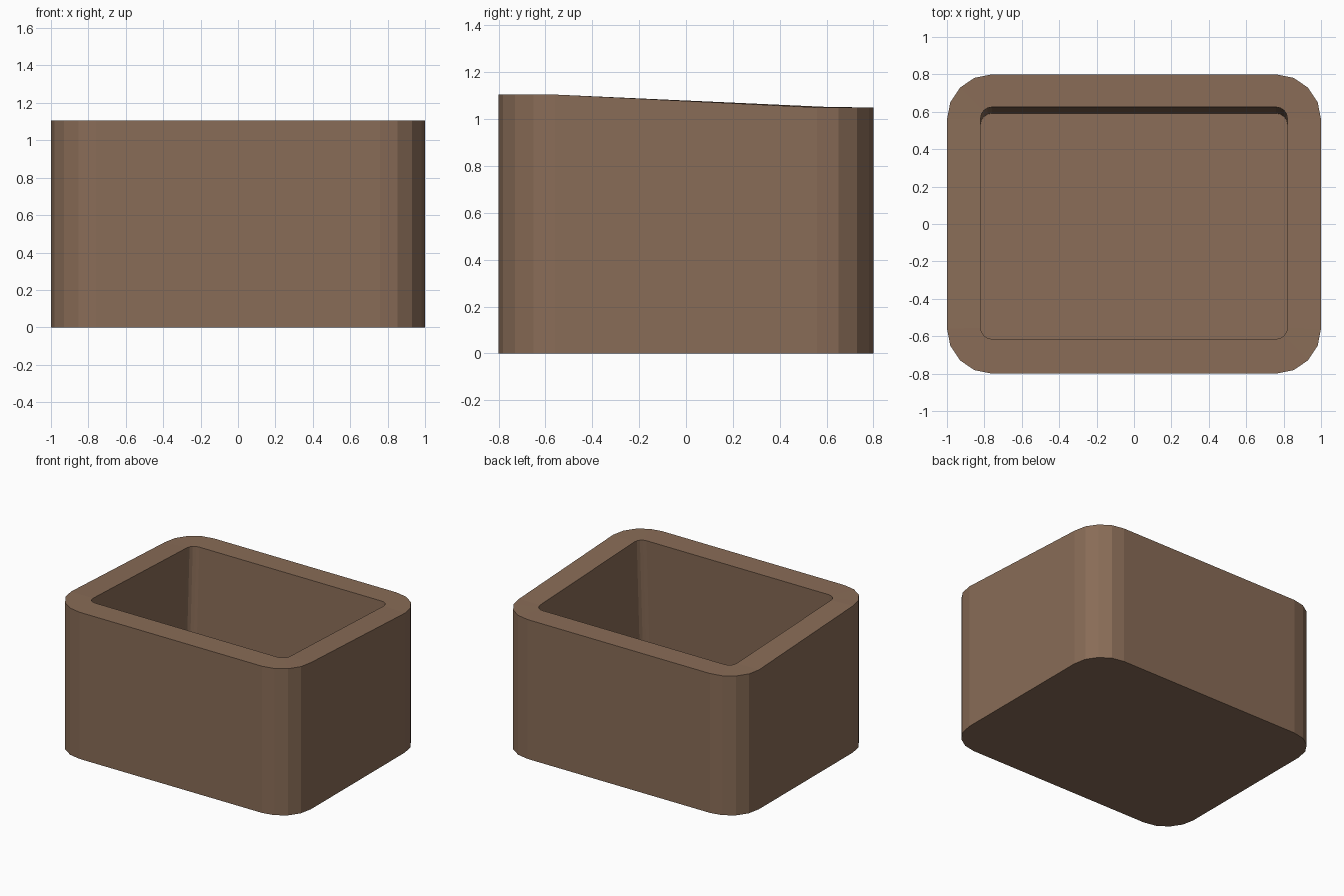
import bpy, bmesh, math
from mathutils import Vector

if "Cube" in bpy.data.objects:
    bpy.data.objects.remove(bpy.data.objects["Cube"])

HX, HY, R, SEG = 1.0, 0.8, 0.24, 4     # outer half sizes, corner radius, corner segments
WALL, DEPTH = 0.18, 0.80               # wall thickness, cavity depth
FRONT_Z, BACK_Z = 1.105, 1.05
TILT = math.atan(0.042)                # lean of the rim and cavity


def outline(radius):
    """Rounded rectangle sharing the same corner centres."""
    pts = []
    for k, (sx, sy) in enumerate([(1, 1), (-1, 1), (-1, -1), (1, -1)]):
        for i in range(SEG + 1):
            a = math.pi / 2 * (k + i / SEG)
            pts.append((sx * (HX - R) + radius * math.cos(a),
                        sy * (HY - R) + radius * math.sin(a)))
    return pts


def bridge(bm, a, b):
    n = len(a)
    for i in range(n):
        bm.faces.new((a[i], a[(i + 1) % n], b[(i + 1) % n], b[i]))


bm = bmesh.new()
outer, inner = outline(R), outline(R - WALL)
mid = (FRONT_Z + BACK_Z) / 2
down = Vector((0, -math.sin(TILT), -math.cos(TILT))) * DEPTH

# Outer shell, sloping rim, leaning cavity
base = [bm.verts.new((x, y, 0)) for x, y in outer]
top = [bm.verts.new((x, y, FRONT_Z if y < 0 else BACK_Z)) for x, y in outer]
lip = [bm.verts.new((x, y + 0.005, mid - y * math.tan(TILT))) for x, y in inner]
floor = [bm.verts.new(v.co + down) for v in lip]
for a, b in ((base, top), (top, lip), (lip, floor)):
    bridge(bm, a, b)
bm.faces.new(base[::-1])
bm.faces.new(floor)
bmesh.ops.recalc_face_normals(bm, faces=bm.faces)

mesh = bpy.data.meshes.new("open_box")
bm.to_mesh(mesh)
bm.free()
box = bpy.data.objects.new("open_box", mesh)
bpy.context.collection.objects.link(box)

# Brown finish
mat = bpy.data.materials.new("brown")
mat.diffuse_color = (0.25, 0.15, 0.095, 1)
mat.use_nodes = True
mat.node_tree.nodes["Principled BSDF"].inputs["Base Color"].default_value = mat.diffuse_color
mesh.materials.append(mat)
